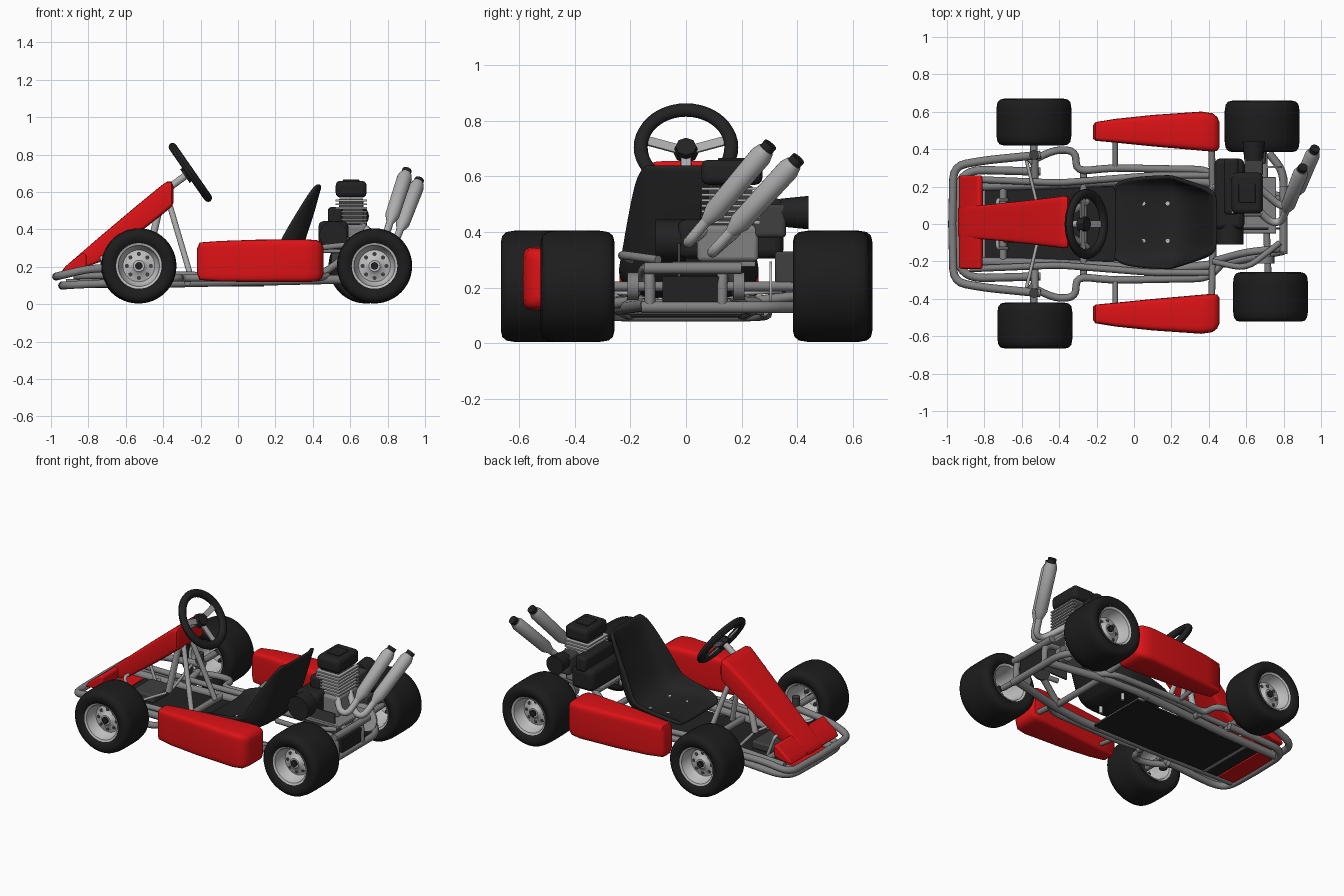
import bpy, bmesh, math
from mathutils import Vector

if "Cube" in bpy.data.objects:
    bpy.data.objects.remove(bpy.data.objects["Cube"])

def material(name, r, g, b):
    m = bpy.data.materials.new(name)
    m.diffuse_color = (r, g, b, 1)
    m.use_nodes = True
    m.node_tree.nodes["Principled BSDF"].inputs["Base Color"].default_value = m.diffuse_color
    return m

RED = material("body red", 0.72, 0.006, 0.008)
RUBBER = material("tyre black", 0.012, 0.012, 0.012)
BLACK = material("plastic black", 0.016, 0.016, 0.017)
STEEL = material("frame grey", 0.22, 0.22, 0.22)
SILVER = material("bright metal", 0.52, 0.52, 0.52)
EXHAUST = material("exhaust grey", 0.42, 0.42, 0.42)
DARK = material("dark metal", 0.05, 0.05, 0.052)

# ---------- helpers ----------
def finish(name, bm, mat, bevel=0):
    bmesh.ops.recalc_face_normals(bm, faces=bm.faces)
    me = bpy.data.meshes.new(name)
    bm.to_mesh(me)
    bm.free()
    me.materials.append(mat)
    ob = bpy.data.objects.new(name, me)
    bpy.context.collection.objects.link(ob)
    if bevel:
        mod = ob.modifiers.new("bevel", 'BEVEL')
        mod.width, mod.segments = bevel, 3
    return ob

def loft(name, rings, mat, bevel=0, wrap=True, caps=True):
    bm = bmesh.new()
    vs = [[bm.verts.new(p) for p in ring] for ring in rings]
    n = len(rings[0])
    for a, b in zip(vs, vs[1:]):
        for i in range(n if wrap else n - 1):
            j = (i + 1) % n
            bm.faces.new((a[i], a[j], b[j], b[i]))
    if caps:
        bm.faces.new(vs[0])
        bm.faces.new(vs[-1])
    return finish(name, bm, mat, bevel)

def lathe(name, profile, centre, axis, mat, n=40):
    q = Vector(axis).to_track_quat('Z', 'Y')
    rings = [[Vector(centre) + q @ Vector((r * math.cos(2 * math.pi * i / n),
              r * math.sin(2 * math.pi * i / n), h)) for i in range(n)] for r, h in profile]
    return loft(name, rings, mat, caps=False)

def cyl(name, p, q, r, mat, r2=None, n=20):
    d = Vector(q) - Vector(p)
    r2 = r if r2 is None else r2
    return lathe(name, [(0.001, 0), (r, 0), (r2, d.length), (0.001, d.length)], p, d, mat, n)

def box(name, c, s, mat, bevel=0.01):
    bm = bmesh.new()
    bmesh.ops.create_cube(bm, size=1)
    for v in bm.verts:
        v.co = [c[i] + v.co[i] * s[i] for i in range(3)]
    return finish(name, bm, mat, bevel)

def prism(name, xz, y0, y1, mat, bevel=0):
    return loft(name, [[(x, y, z) for x, z in xz] for y in (y0, y1)], mat, bevel)

def tube(name, pts, r=0.022, mat=STEEL, bend=0.07):
    pts = [Vector(p) for p in pts]
    path = [pts[0]]
    for a, p, b in zip(pts, pts[1:], pts[2:]):
        u = p + (a - p).normalized() * min(bend, (a - p).length * 0.45)
        w = p + (b - p).normalized() * min(bend, (b - p).length * 0.45)
        path += [u * (1 - t) ** 2 + p * 2 * t * (1 - t) + w * t * t for t in (0, .25, .5, .75, 1)]
    path.append(pts[-1])
    cu = bpy.data.curves.new(name, 'CURVE')
    cu.dimensions, cu.bevel_depth, cu.bevel_resolution, cu.use_fill_caps = '3D', r, 3, True
    sp = cu.splines.new('POLY')
    sp.points.add(len(path) - 1)
    for sp_p, p in zip(sp.points, path):
        sp_p.co = (*p, 1)
    tmp = bpy.data.objects.new(name + "_path", cu)
    bpy.context.collection.objects.link(tmp)
    me = bpy.data.meshes.new_from_object(tmp.evaluated_get(bpy.context.evaluated_depsgraph_get()))
    bpy.data.objects.remove(tmp)
    me.materials.clear()
    me.materials.append(mat)
    ob = bpy.data.objects.new(name, me)
    bpy.context.collection.objects.link(ob)

def oval(x, y0, y1, z0, z1, e=6, n=32):
    def f(c):
        return math.copysign(abs(c) ** (2 / e), c)
    return [(x, (y0 + y1) / 2 + (y1 - y0) / 2 * f(math.cos(2 * math.pi * i / n)),
             (z0 + z1) / 2 + (z1 - z0) / 2 * f(math.sin(2 * math.pi * i / n))) for i in range(n)]

# ---------- wheels ----------
def wheel(name, x, y, w):
    s = math.copysign(1, y)
    c, ax = (x, y, 0.205), (0, s, 0)
    half = [(.115, .40), (.13, .46), (.16, .5), (.182, .48), (.195, .42), (.2, .3), (.201, .1)]
    prof = [(r, -t * w) for r, t in half] + [(r, t * w) for r, t in reversed(half)]
    lathe(name + "_tyre", prof, c, ax, RUBBER, 48)
    lathe(name + "_rim", [(.116, -.4 * w), (.122, -.45 * w), (.11, -.43 * w), (.1, -.3 * w), (.095, .1 * w),
          (.085, .17 * w), (.045, .2 * w), (.03, .26 * w), (.001, .26 * w), (.001, .2 * w), (.03, .2 * w),
          (.045, .2 * w), (.085, .17 * w), (.1, .25 * w), (.11, .43 * w), (.122, .45 * w), (.116, .4 * w)],
          c, ax, SILVER)
    cyl(name + "_hub", (x, y - s * .1 * w, .205), (x, y + s * .31 * w, .205), .02, BLACK)
    for i in range(8):
        a = math.pi * i / 4
        px, pz = x + .064 * math.cos(a), .205 + .064 * math.sin(a)
        cyl(name + "_rim_hole", (px, y + s * .1 * w, pz), (px, y + s * (.188 * w + .002), pz), .011, DARK, n=10)

wheel("front_left_wheel", -.53, -.543, .245)
wheel("front_right_wheel", -.535, .545, .25)
wheel("rear_left_wheel", .73, -.39, .265)
wheel("rear_right_wheel", .685, .522, .275)
cyl("rear_axle", (.72, -.35, .205), (.69, .5, .205), .018, STEEL)
cyl("brake_disc", (.7, .30, .205), (.7, .31, .205), .09, SILVER)
cyl("axle_sprocket", (.71, -.03, .205), (.71, -.02, .205), .08, DARK)

# ---------- side pods ----------
for s, d in ((1, 0), (-1, .014)):
    secs = [(-.218, .455, .53, .16, .30), (-.205, .445, .545, .13, .33), (-.1, .435, .562, .122, .338),
            (.1, .415, .583, .118, .345), (.36, .392, .601, .118, .347), (.42, .387, .592, .122, .343),
            (.445, .392, .572, .135, .33), (.457, .41, .545, .16, .305)]
    loft("side_pod", [oval(x, s * (a - d), s * (b - d), z0, z1, 7) for x, a, b, z0, z1 in secs], RED)

# ---------- nose panel ----------
loft("nose_panel", [oval(x, .01 - h, .01 + h, z0, z1, 9) for x, h, z0, z1 in
     [(-.94, .075, .168, .18), (-.92, .08, .17, .205), (-.85, .087, .185, .265), (-.74, .098, .225, .36),
      (-.55, .118, .365, .52), (-.41, .135, .475, .635), (-.38, .14, .50, .655), (-.355, .138, .52, .655),
      (-.345, .125, .54, .63)]], RED)
prism("nose_wing", [(-.94, .17), (-.92, .205), (-.83, .275), (-.81, .265), (-.81, .2), (-.86, .18)],
      -.24, .26, RED, .012)
box("nose_lower_plate", (-.87, 0, .098), (.13, .36, .014), RED, .004)

# ---------- frame ----------
for s in (1, -1):
    tube("main_rail", [(-.92, s * .2, .11), (-.5, s * .21, .11), (.2, s * .24, .125), (.42, s * .22, .13),
                       (.8, s * .14, .14)], .025)
    tube("inner_rail", [(-.88, s * .24, .15), (-.4, s * .22, .16), (.1, s * .26, .15), (.4, s * .26, .15)], .018)
    tube("side_loop", [(-.56, s * .33, .15), (-.42, s * .4, .14), (-.31, s * .39, .14), (-.31, s * .28, .14),
                       (-.12, s * .3, .14), (.4, s * .29, .14), (.48, s * .2, .15)], .02)
    tube("front_bumper", [(-.5, s * .37, .2), (-.8, s * .34, .19), (-.965, s * .31, .15), (-.972, 0, .148)])
    tube("lower_front_bumper", [(-.5, s * .28, .12), (-.86, s * .29, .105), (-.935, s * .24, .1), (-.94, 0, .1)])
    tube("pod_mount_rear", [(.42, s * .22, .15), (.415, s * .4, .17)], .018)
    tube("pod_mount_front", [(-.1, s * .28, .14), (-.1, s * .48, .17)], .014)
    tube("steering_strut", [(-.38, s * .03, .58), (-.25, s * .12, .14)], .016, EXHAUST)
    # front spindles
    cyl("kingpin", (-.535, s * .37, .13), (-.535, s * .37, .27), .025, DARK)
    cyl("stub_axle", (-.535, s * .35, .205), (-.535, s * .55, .205), .02, STEEL)
    tube("axle_bracket", [(-.53, s * .21, .13), (-.53, s * .36, .16)], .02)
    tube("tie_rod", [(-.5, s * .03, .17), (-.58, s * .36, .19)], .009, EXHAUST)
    tube("pedal", [(-.68, s * .13, .12), (-.73, s * .13, .25), (-.73, s * .07, .25)], .01, EXHAUST, .02)
    # rear bracing
    tube("rear_brace", [(.42, s * .2, .14), (.6, s * .15, .27), (.8, s * .13, .27), (.8, s * .13, .13)], .02)
    cyl("axle_bearing", (.7, s * .17, .205), (.7, s * .21, .205), .05, STEEL)
for x, z, w in ((-.7, .11, .22), (-.27, .12, .28), (.1, .12, .25), (.42, .14, .24)):
    tube("cross_tube", [(x, -w, z), (x, w, z)], .02)
tube("rear_upper_bar", [(.8, -.15, .27), (.8, .2, .27)])
tube("rear_lower_bar", [(.8, -.16, .13), (.8, .28, .13), (.72, .38, .13)])
tube("rear_arm", [(.42, -.2, .3), (.6, -.24, .32), (.78, -.1, .3)], .016)
box("rear_plate", (.8, .025, .19), (.02, .22, .1), BLACK, .004)
box("floor_pan", (-.33, 0, .1), (.94, .4, .012), BLACK, .003)
box("pedal_box", (-.62, 0, .14), (.16, .2, .05), DARK)
box("rear_brake", (.66, .36, .27), (.09, .08, .12), DARK)

# ---------- steering ----------
axis, hub = Vector((.82, 0, .57)).normalized(), Vector((-.255, 0, .705))
up = Vector((-.57, 0, .82)).normalized()
lathe("steering_wheel_rim", [(.163 + .025 * math.cos(math.pi * i / 6), .022 * math.sin(math.pi * i / 6))
      for i in range(13)], hub, axis, BLACK, 44)
cyl("steering_hub", hub - axis * .035, hub + axis * .005, .045, BLACK, .038, 8)
for a in (12, 168, 270):
    d = Vector((0, math.cos(math.radians(a)), 0)) + up * math.sin(math.radians(a))
    t = axis.cross(d) * .018
    loft("steering_spoke", [[hub + d * r + t * a1 + axis * (h + b1) for a1, b1 in
         ((-1, -.004), (1, -.004), (1, .004), (-1, .004))] for r, h in ((.03, -.02), (.155, 0))], EXHAUST)
tube("steering_column", [hub - axis * .03, (-.40, 0, .60), (-.5, 0, .17)], .02, EXHAUST)

# ---------- seat: bucket shell from cross-sections (x, z, half width, bolster height) ----------
secs = [(-.1, .175, .19, .02), (-.07, .19, .225, .03), (.03, .18, .24, .06), (.16, .165, .245, .10),
        (.26, .18, .245, .12), (.325, .27, .235, .12), (.36, .38, .22, .10), (.40, .5, .2, .07),
        (.425, .6, .18, .035), (.44, .64, .15, .01)]
rows = []
for i, (x, z, w, h) in enumerate(secs):
    a, b = secs[max(i - 1, 0)], secs[min(i + 1, len(secs) - 1)]
    t = Vector((b[0] - a[0], 0, b[1] - a[1])).normalized()
    rows.append([Vector((x, .01 + w * f, z)) + Vector((-t.z, 0, t.x)) * h * k for f, k in
                 ((-1, 1), (-.96, .75), (-.82, .25), (-.55, .02), (0, 0), (.55, .02), (.82, .25), (.96, .75), (1, 1))])
seat = loft("seat", rows, BLACK, wrap=False, caps=False)
m = seat.modifiers.new("thickness", 'SOLIDIFY')
m.thickness, m.offset = .024, 0
seat.modifiers.new("smooth", 'SUBSURF').levels = 2
for x in (.05, .18):
    for y in (-.09, .11):
        cyl("seat_bolt", (x, y, .12), (x, y, .192), .011, SILVER, n=10)

# ---------- engine ----------
box("engine_crankcase", (.51, .16, .375), (.16, .38, .14), BLACK, .03)
cyl("engine_clutch", (.51, -.11, .37), (.51, 0, .37), .075, BLACK)
box("engine_block", (.62, .15, .36), (.14, .22, .13), STEEL, .015)
box("engine_mount", (.6, .1, .285), (.32, .3, .02), STEEL, .004)
box("engine_cylinder", (.605, .16, .49), (.13, .16, .15), DARK, .005)
for i in range(7):
    box("cooling_fin", (.605, .16, .435 + .02 * i), (.17, .21, .009), EXHAUST, 0)
box("engine_cover", (.605, .165, .615), (.165, .22, .09), BLACK, .025)
box("engine_cover_cap", (.605, .165, .66), (.09, .1, .012), BLACK, .004)
box("rear_engine_cover", (.52, .2, .47), (.08, .3, .1), BLACK, .02)
box("carburettor", (.64, .3, .44), (.1, .12, .12), DARK, .015)
cyl("air_filter", (.64, .34, .47), (.64, .44, .47), .05, BLACK, .06)
box("drive_chain", (.61, -.025, .28), (.22, .012, .16), DARK, .004)

# ---------- exhausts ----------
for p, q, start in (((.82, .09, .46), (.90, .295, .705), (.66, .08, .42)),
                    ((.875, .18, .42), (.965, .395, .655), (.66, .2, .42))):
    p, q = Vector(p), Vector(q)
    d = (q - p).normalized()
    low = p - d * .13
    tube("exhaust_pipe", [start, (low.x - .06, low.y, low.z), low, p + d * .02], .02, EXHAUST, .05)
    L = (q - p).length
    lathe("muffler", [(.02, -.03), (.038, .02), (.04, L - .04), (.03, L - .01), (.024, L - .01)], p, d, EXHAUST, 24)
    cyl("muffler_tip", q - d * .02, q + d * .015, .026, BLACK)

# ---------- shading ----------
bpy.ops.object.select_all(action='SELECT')
bpy.context.view_layer.objects.active = seat
bpy.ops.object.shade_smooth_by_angle(angle=math.radians(42))
